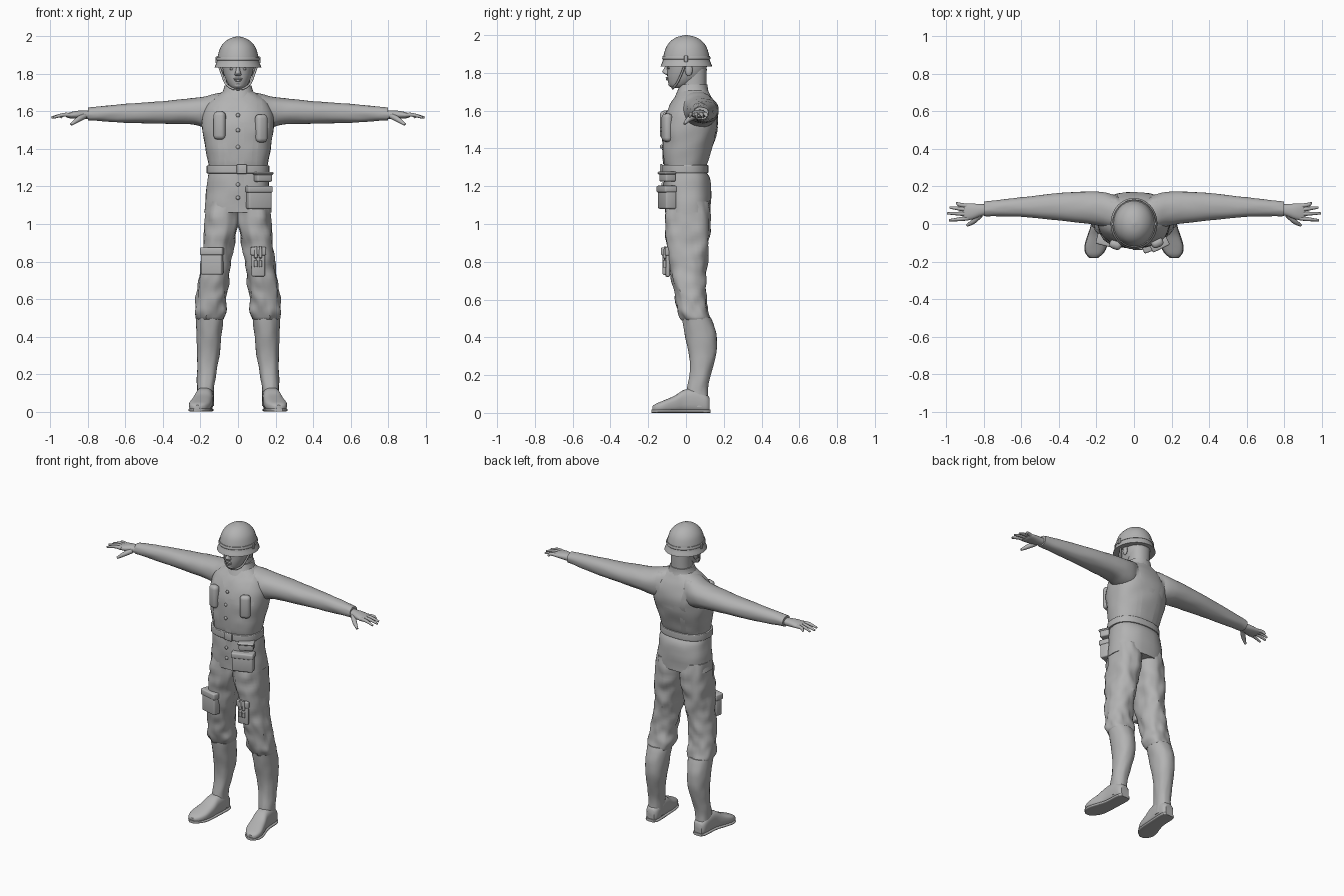
import bpy, bmesh, math
from mathutils import Vector, Matrix, noise
from mathutils.bvhtree import BVHTree

if "Cube" in bpy.data.objects:
    bpy.data.objects.remove(bpy.data.objects["Cube"], do_unlink=True)

GREY = (0.45, 0.45, 0.45, 1)
material = bpy.data.materials.new("plain grey")
material.use_nodes = True
material.diffuse_color = GREY
material.node_tree.nodes["Principled BSDF"].inputs["Base Color"].default_value = GREY


def finish(name, bm, mirror=False):
    """Turn a bmesh into a smooth shaded object, optionally mirrored across x."""
    bmesh.ops.recalc_face_normals(bm, faces=bm.faces)
    mesh = bpy.data.meshes.new(name)
    bm.to_mesh(mesh)
    bm.free()
    mesh.materials.append(material)
    mesh.shade_smooth()
    mesh.set_sharp_from_angle(angle=math.radians(42))
    obj = bpy.data.objects.new(name, mesh)
    bpy.context.collection.objects.link(obj)
    if mirror:
        mod = obj.modifiers.new("Mirror", "MIRROR")
        mod.use_mirror_merge = False
    return obj


def spline(rows, steps):
    """Catmull-Rom interpolation through rows of numbers."""
    out = []
    for i in range(len(rows) - 1):
        a, b = rows[max(i - 1, 0)], rows[i]
        c, d = rows[i + 1], rows[min(i + 2, len(rows) - 1)]
        for s in range(steps):
            t = s / steps
            out.append([q + t / 2 * (r - p + t * (2 * p - 5 * q + 4 * r - w + t * (3 * (q - r) + w - p)))
                        for p, q, r, w in zip(a, b, c, d)])
    out.append(list(rows[-1]))
    return out


def skin(bm, rings):
    """Bridge rings of verts and cap both ends."""
    n = len(rings[0])
    for low, high in zip(rings, rings[1:]):
        for i in range(n):
            j = (i + 1) % n
            bm.faces.new((low[i], low[j], high[j], high[i]))
    bm.faces.new(rings[0])
    bm.faces.new(rings[-1])


def loft(name, axis, rows, mirror=False, power=2.2, fold=0, steps=4, sides=32):
    """Rows: position on the axis, two centre coordinates, two radii."""
    bm = bmesh.new()
    rings = []
    for t, a, b, ra, rb in spline(rows, steps):
        ring = []
        for k in range(sides):
            angle = math.tau * k / sides
            c, s = math.cos(angle), math.sin(angle)
            u = math.copysign(abs(c) ** (2 / power), c)
            v = math.copysign(abs(s) ** (2 / power), s)
            wave = fold * noise.noise(Vector((u * 2, v * 2, t * 14)))
            p = [a + (ra + wave) * u, b + (rb + wave) * v]
            p.insert("xyz".index(axis), t) if axis != "y" else p.insert(1, t)
            ring.append(bm.verts.new(p))
        rings.append(ring)
    skin(bm, rings)
    return finish(name, bm, mirror)


def tube(name, points, radii, mirror=False, sides=10):
    """Round tapering tube through points."""
    bm = bmesh.new()
    path = spline([(*p, r) for p, r in zip(points, radii)], 4)
    rings = []
    for i, row in enumerate(path):
        ahead = Vector(path[min(i + 1, len(path) - 1)][:3]) - Vector(path[max(i - 1, 0)][:3])
        turn = ahead.to_track_quat("Z", "Y")
        rings.append([bm.verts.new(Vector(row[:3]) + turn @ Vector((
            row[3] * math.cos(math.tau * k / sides), row[3] * math.sin(math.tau * k / sides), 0)))
            for k in range(sides)])
    skin(bm, rings)
    return finish(name, bm, mirror)


def box(name, place, size, bevel=0.01, turn=0, mirror=False):
    """Soft-edged box turned about z."""
    bm = bmesh.new()
    bmesh.ops.create_cube(bm, size=1)
    bmesh.ops.scale(bm, vec=size, verts=bm.verts)
    bmesh.ops.bevel(bm, geom=bm.edges[:], offset=bevel, segments=3, profile=0.5, affect="EDGES")
    bmesh.ops.transform(bm, matrix=Matrix.Translation(place) @ Matrix.Rotation(turn, 4, "Z"), verts=bm.verts)
    return finish(name, bm, mirror)


def blob(name, place, size, mirror=False):
    bm = bmesh.new()
    bmesh.ops.create_uvsphere(bm, u_segments=16, v_segments=10, radius=1)
    bmesh.ops.scale(bm, vec=size, verts=bm.verts)
    bmesh.ops.translate(bm, vec=place, verts=bm.verts)
    return finish(name, bm, mirror)


# Jacket and sleeves
jacket = loft("jacket", "z", [
    (1.06, 0, .01, .18, .12), (1.15, 0, .01, .172, .125), (1.24, 0, .005, .162, .122),
    (1.29, 0, -.005, .155, .108), (1.34, 0, -.002, .163, .12), (1.42, 0, .01, .176, .135),
    (1.5, 0, .02, .19, .145), (1.58, 0, .03, .188, .138), (1.64, 0, .035, .165, .115),
    (1.68, 0, .038, .12, .092), (1.71, 0, .038, .075, .075)], power=2.4, fold=.006)
sleeve = loft("sleeve", "x", [
    (.04, .045, 1.605, .08, .105), (.12, .065, 1.6, .095, .095), (.18, .08, 1.598, .09, .082),
    (.25, .087, 1.6, .086, .07), (.4, .092, 1.595, .073, .06), (.6, .09, 1.59, .052, .05),
    (.75, .083, 1.588, .042, .038), (.8, .08, 1.586, .039, .033)], mirror=True, fold=.003)

# Palms, fingers and thumbs
loft("palm", "x", [(.78, .078, 1.583, .027, .022), (.82, .073, 1.582, .033, .023),
                   (.86, .067, 1.582, .042, .021), (.9, .064, 1.579, .044, .015),
                   (.915, .064, 1.578, .036, .008)], mirror=True)
for label, root, tip in (("index", .031, (.985, .02)), ("middle", .053, (.995, .057)),
                         ("ring", .075, (.982, .088)), ("little", .095, (.945, .112))):
    tube(label + "_finger", [(.885, root, 1.58), (.93, (root + tip[1]) / 2, 1.582), (*tip, 1.567)],
         [.012, .0105, .006], True)
tube("thumb", [(.82, .05, 1.575), (.855, .015, 1.555), (.89, -.008, 1.53)], [.016, .014, .007], True)

# Trousers, boots and soles
loft("trouser_leg", "z", [
    (1.12, .085, .01, .085, .115), (1, .088, .01, .092, .119), (.9, .104, .008, .083, .113),
    (.8, .115, .01, .08, .102), (.7, .13, .016, .08, .09), (.6, .143, .028, .081, .08),
    (.54, .145, .038, .085, .082), (.505, .15, .05, .078, .078), (.49, .15, .055, .07, .07)],
    mirror=True, fold=.014, steps=6)
loft("boot_shaft", "z", [
    (.505, .152, .056, .073, .076), (.47, .152, .065, .071, .08), (.4, .155, .08, .066, .084),
    (.3, .158, .087, .06, .07), (.2, .167, .075, .05, .056), (.12, .174, .06, .045, .056),
    (.03, .175, .06, .045, .062)], mirror=True, fold=.004)
loft("boot_foot", "y", [
    (.125, .176, .042, .028, .038), (.105, .176, .05, .042, .05), (.05, .177, .064, .047, .063),
    (-.01, .182, .062, .048, .06), (-.06, .191, .046, .054, .045), (-.12, .204, .034, .057, .031),
    (-.16, .212, .026, .042, .022), (-.178, .215, .02, .02, .014)], mirror=True, power=2.8)
loft("sole", "y", [(.13, .176, .009, .03, .009), (.1, .176, .009, .046, .009), (0, .181, .009, .048, .009),
                   (-.1, .2, .009, .061, .009), (-.15, .21, .009, .052, .009),
                   (-.182, .215, .009, .022, .009)], mirror=True, power=4)

# Head, neck and face
loft("head", "z", [(1.72, 0, -.05, .025, .025), (1.735, 0, -.035, .045, .054), (1.77, 0, -.008, .066, .09),
                   (1.81, 0, .002, .079, .102), (1.86, 0, .005, .084, .106), (1.93, 0, .005, .075, .085)])
loft("neck", "z", [(1.66, 0, .035, .07, .07), (1.74, 0, .042, .064, .066), (1.82, 0, .045, .066, .065)])
loft("nose", "z", [(1.79, 0, -.1, .014, .006), (1.798, 0, -.1, .018, .02), (1.808, 0, -.1, .014, .026),
                   (1.825, 0, -.098, .01, .017), (1.848, 0, -.096, .009, .009)], sides=16)
blob("upper_lip", (0, -.1, 1.774), (.024, .008, .005))
blob("lower_lip", (0, -.098, 1.765), (.02, .008, .006))
blob("chin", (0, -.074, 1.74), (.026, .02, .016))
blob("eye", (.033, -.09, 1.826), (.014, .008, .006), True)
blob("brow", (.034, -.091, 1.843), (.022, .01, .006), True)
blob("ear", (.083, .015, 1.815), (.01, .02, .032), True)

# Helmet, band, clip and chin strap
loft("helmet", "z", [
    (1.833, 0, .002, .125, .137), (1.842, 0, .002, .122, .134), (1.868, 0, .002, .112, .124),
    (1.9, 0, .002, .107, .119), (1.94, 0, .002, .094, .105), (1.97, 0, .002, .071, .081),
    (1.99, 0, .002, .041, .048), (2, 0, .002, .004, .005)], power=2)
loft("helmet_band", "z", [(1.872, 0, .002, .113, .125), (1.878, 0, .002, .116, .128),
                          (1.89, 0, .002, .113, .125)], power=2)
box("helmet_clip", (.114, 0, 1.875), (.012, .02, .035), .004, 0, True)
tube("chin_strap", [(.108, 0, 1.86), (.086, -.022, 1.8), (.066, -.045, 1.75), (.035, -.064, 1.724),
                    (0, -.07, 1.718)], [.006] * 5, True)

# Surface of the jacket for laying cloth strips on
verts, polys = [], []
for part in (jacket, sleeve):
    base = len(verts)
    verts += [v.co.copy() for v in part.data.vertices]
    polys += [[base + i for i in f.vertices] for f in part.data.polygons]
surface = BVHTree.FromPolygons(verts, polys)


def strap(name, path, width, side=-1, thick=.009, mirror=False):
    """Strip along (x, z) points laid on the front (side -1) or back (side 1)."""
    bm = bmesh.new()
    rows, previous = spline([Vector(p) for p in path], 10), None
    for i, row in enumerate(rows):
        along = Vector(rows[min(i + 1, len(rows) - 1)]) - Vector(rows[max(i - 1, 0)])
        across = Vector((-along.y, along.x)).normalized() * width / 2
        pair = []
        for k in (-1, 0, 1):
            x, z = Vector(row) + across * k
            hit = surface.ray_cast(Vector((abs(x), side, z)), Vector((0, -side, 0)))[0]
            if hit:
                pair.append(bm.verts.new((x, hit.y + side * .002, z)))
        if previous and len(pair) == 3:
            for k in range(2):
                bm.faces.new((previous[k], previous[k + 1], pair[k + 1], pair[k]))
        previous = pair if len(pair) == 3 else None
    bmesh.ops.solidify(bm, geom=bm.faces[:], thickness=thick)
    return finish(name, bm, mirror)


# Collar, lapels, front edge and buttons
loft("collar", "z", [(1.67, 0, .035, .1, .095), (1.71, 0, .037, .08, .08), (1.738, 0, .042, .072, .072)])
strap("lapel", [(.07, 1.69), (.045, 1.655), (.012, 1.61)], .045, mirror=True)
strap("front_edge", [(.012, 1.62), (.012, 1.07)], .04, thick=.005)
for height in (1.58, 1.5, 1.41, 1.21, 1.14):
    y = surface.ray_cast(Vector((0, -1, height)), Vector((0, 1, 0)))[0].y
    blob("jacket_button", (0, y - .006, height), (.011, .007, .011))

# Harness straps
strap("front_harness", [(.11, 1.685), (.115, 1.6), (.095, 1.45), (.085, 1.3)], .028, mirror=True)
strap("back_harness", [(.11, 1.685), (.1, 1.6), (.075, 1.45), (.06, 1.3)], .03, 1, mirror=True)
strap("back_cross_strap", [(-.1, 1.5), (.1, 1.5)], .028, 1)
strap("chest_flap", [(.01, 1.53), (.165, 1.525)], .025)
strap("chest_sling", [(-.06, 1.6), (-.075, 1.48), (-.05, 1.32)], .02)

# Belt, buckle and pouches
loft("belt", "z", [(1.27, 0, -.006, .164, .121), (1.275, 0, -.006, .167, .124),
                   (1.308, 0, -.006, .167, .124), (1.313, 0, -.006, .164, .121)], power=2.4)
box("belt_buckle", (.02, -.131, 1.292), (.055, .014, .05), .005)
box("right_chest_pouch", (-.098, -.11, 1.525), (.066, .05, .15), .022, -.35)
box("left_chest_pouch", (.124, -.1, 1.51), (.066, .05, .15), .022, .45)
for name, place, size, turn in (
        ("belt_pouch", (.132, -.098, 1.25), (.09, .06, .05), .45),
        ("hip_pouch", (.11, -.1, 1.135), (.13, .06, .11), .35),
        ("right_thigh_pouch", (-.138, -.088, .795), (.115, .05, .13), -.25),
        ("left_thigh_pocket", (.108, -.097, .79), (.072, .02, .14), .1)):
    box(name, place, size, .009, turn)
    top = place[2] + size[2] / 2
    box(name + "_flap", (place[0], place[1] - .003, top - .005),
        (size[0] + .01, size[1] + .008, size[2] * .32), .008, turn)
for x in (.095, .12):
    tube("thigh_tool", [(x, -.112, .77), (x, -.113, .82), (x, -.11, .88)], [.009, .009, .007])
